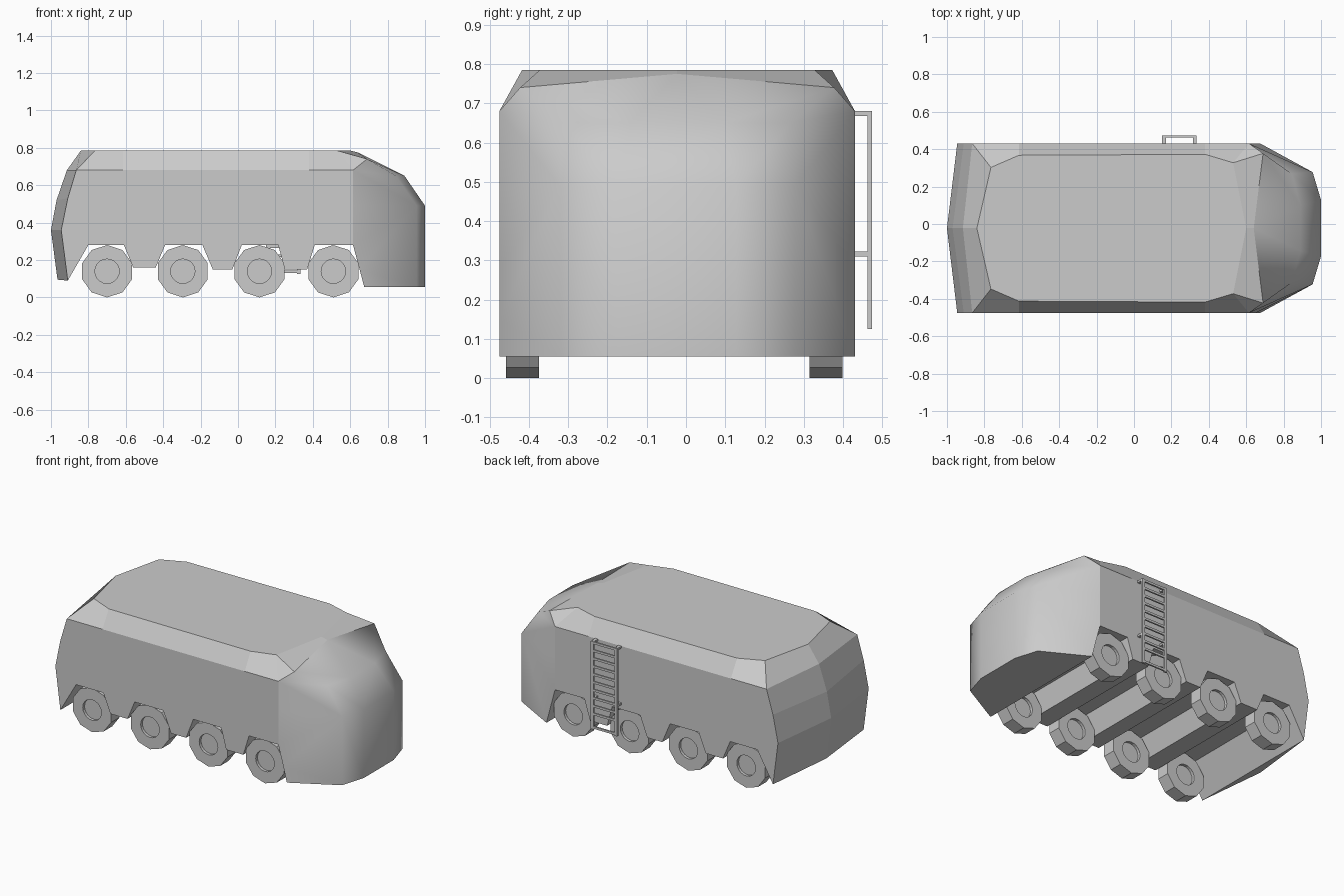
import bpy, bmesh, math
from mathutils import Vector

cube = bpy.data.objects.get("Cube")
if cube:
    bpy.data.objects.remove(cube, do_unlink=True)

YC = -0.0225   # centre plane of the hull
HW = 0.453     # half width of the hull

grey = bpy.data.materials.new("plain grey")
grey.use_nodes = True
COLOUR = (0.6, 0.6, 0.6, 1)
grey.diffuse_color = COLOUR
grey.node_tree.nodes["Principled BSDF"].inputs["Base Color"].default_value = COLOUR


def finish(bm, name):
    bmesh.ops.remove_doubles(bm, verts=bm.verts, dist=0.0005)
    bmesh.ops.recalc_face_normals(bm, faces=bm.faces)
    mesh = bpy.data.meshes.new(name)
    bm.to_mesh(mesh)
    bm.free()
    mesh.materials.append(grey)
    obj = bpy.data.objects.new(name, mesh)
    bpy.context.collection.objects.link(obj)
    return obj


def flip(p):
    return (p[0], -p[1], p[2])


# ---- hull: every face is given on the left half and mirrored
bm = bmesh.new()


def face(points, smooth=False):
    f = bm.faces.new([bm.verts.new((x, y + YC, z)) for x, y, z in points])
    f.smooth = smooth


def pair(points, smooth=False):
    face(points, smooth)
    face([flip(p) for p in points], smooth)


def across(points, smooth=False):
    face(points + [flip(p) for p in reversed(points) if p[1]], smooth)


# lower edge with four wheel arches
under = [(-0.91, 0.09), (-0.80, 0.28), (-0.61, 0.28), (-0.56, 0.16),
         (-0.44, 0.16), (-0.39, 0.28), (-0.19, 0.28), (-0.135, 0.15),
         (-0.03, 0.15), (0.02, 0.28), (0.215, 0.28), (0.25, 0.15),
         (0.37, 0.15), (0.41, 0.28), (0.615, 0.28), (0.65, 0.15), (0.675, 0.055)]
lower = [(x, HW, z) for x, z in under]
for a, b in zip(lower, lower[1:]):
    across([a, b])

# tail, creased along the centre
tail = [(-0.91, HW, 0.09), (-0.945, HW, 0.36), (-0.91, HW, 0.53),
        (-0.865, HW, 0.68), (-0.765, 0.325, 0.785)]
ridge = [(-0.965, 0, 0.095), (-1, 0, 0.36), (-0.97, 0, 0.52),
         (-0.915, 0, 0.68), (-0.84, 0, 0.785)]
for i in range(4):
    pair([tail[i], tail[i + 1], ridge[i + 1], ridge[i]])
across([ridge[0], tail[0]])

# roof and sloped shoulders
roof_rear, roof_front = (-0.615, 0.39, 0.785), (0.38, 0.395, 0.785)
roof_tip, roof_mid = (0.53, 0.35, 0.785), (0.60, 0, 0.785)
shoulder = (0.615, HW, 0.68)
sh_rear, sh_front = (-0.615, HW, 0.68), (0.38, HW, 0.68)
across([ridge[4], tail[4], roof_rear, roof_front, roof_tip, roof_mid])
pair([tail[3], tail[4], roof_rear, sh_rear])
pair([sh_rear, roof_rear, roof_front, sh_front])
pair([sh_front, roof_front, roof_tip, shoulder])

# flat side walls
belt = (0.615, HW, 0.49)
pair(lower[:15] + [belt, shoulder, sh_front, sh_rear] + tail[3:0:-1])

# rounded cab
brow, brow_mid = (0.69, 0.40, 0.74), (0.64, 0, 0.775)
sill, sill_in = (0.845, 0.29, 0.65), (0.89, 0.12, 0.65)
cheek, nose = (0.955, 0.30, 0.49), (1.0, 0.15, 0.49)
foot, toe = (0.955, 0.30, 0.055), (1.0, 0.15, 0.055)
pair([roof_tip, brow, shoulder])
pair([roof_tip, roof_mid, brow_mid, brow])
pair([brow, sill, shoulder], True)
pair([brow, brow_mid, sill_in, sill], True)
across([brow_mid, sill_in], True)
pair([shoulder, sill, cheek, belt], True)
pair([sill, sill_in, nose, cheek], True)
across([sill_in, nose], True)
pair([belt, cheek, foot] + lower[16:13:-1], True)
pair([cheek, nose, toe, foot], True)
across([nose, toe], True)
across([lower[16], foot, toe])
finish(bm, "hull")

# ---- wheels: ten-sided tyres with a round recess on both faces
R, HALF, N = 0.14, 0.042, 20


def wheel(name, x, y):
    bm = bmesh.new()
    # (radius, offset along the axle, ten-sided outline)
    profile = [(0.065, -0.024, False), (0.065, -HALF, False), (R, -HALF, True),
               (R, HALF, True), (0.065, HALF, False), (0.065, 0.024, False)]
    rings = []
    for r, off, faceted in profile:
        ring = []
        for k in range(N):
            a = math.tau * k / N
            rr = r * math.cos(math.pi / 10) if faceted and k % 2 == 0 else r
            ring.append(bm.verts.new((x + rr * math.cos(a), y + off, R + rr * math.sin(a))))
        rings.append(ring)
    for a, b in zip(rings, rings[1:]):
        for k in range(N):
            n = (k + 1) % N
            bm.faces.new((a[k], a[n], b[n], b[k]))
    bm.faces.new(rings[0])
    bm.faces.new(rings[-1])
    finish(bm, name)


for i, x in enumerate((-0.70, -0.295, 0.115, 0.51)):
    wheel(f"right_wheel_{i + 1}", x, -0.417)
    wheel(f"left_wheel_{i + 1}", x, 0.357)


# ---- ladder on the back wall
def box(bm, lo, hi):
    lo, hi = Vector(lo), Vector(hi)
    made = bmesh.ops.create_cube(bm, size=1)["verts"]
    for v in made:
        v.co = (lo + hi) / 2 + v.co * (hi - lo)


bm = bmesh.new()
for x in (0.15, 0.315):
    box(bm, (x, 0.462, 0.125), (x + 0.02, 0.474, 0.68))
    for z in (0.668, 0.31):
        box(bm, (x, 0.425, z), (x + 0.02, 0.465, z + 0.013))
for z in [0.13] + [0.215 + 0.05 * i for i in range(10)]:
    box(bm, (0.165, 0.463, z), (0.32, 0.473, z + 0.014))
finish(bm, "ladder")
